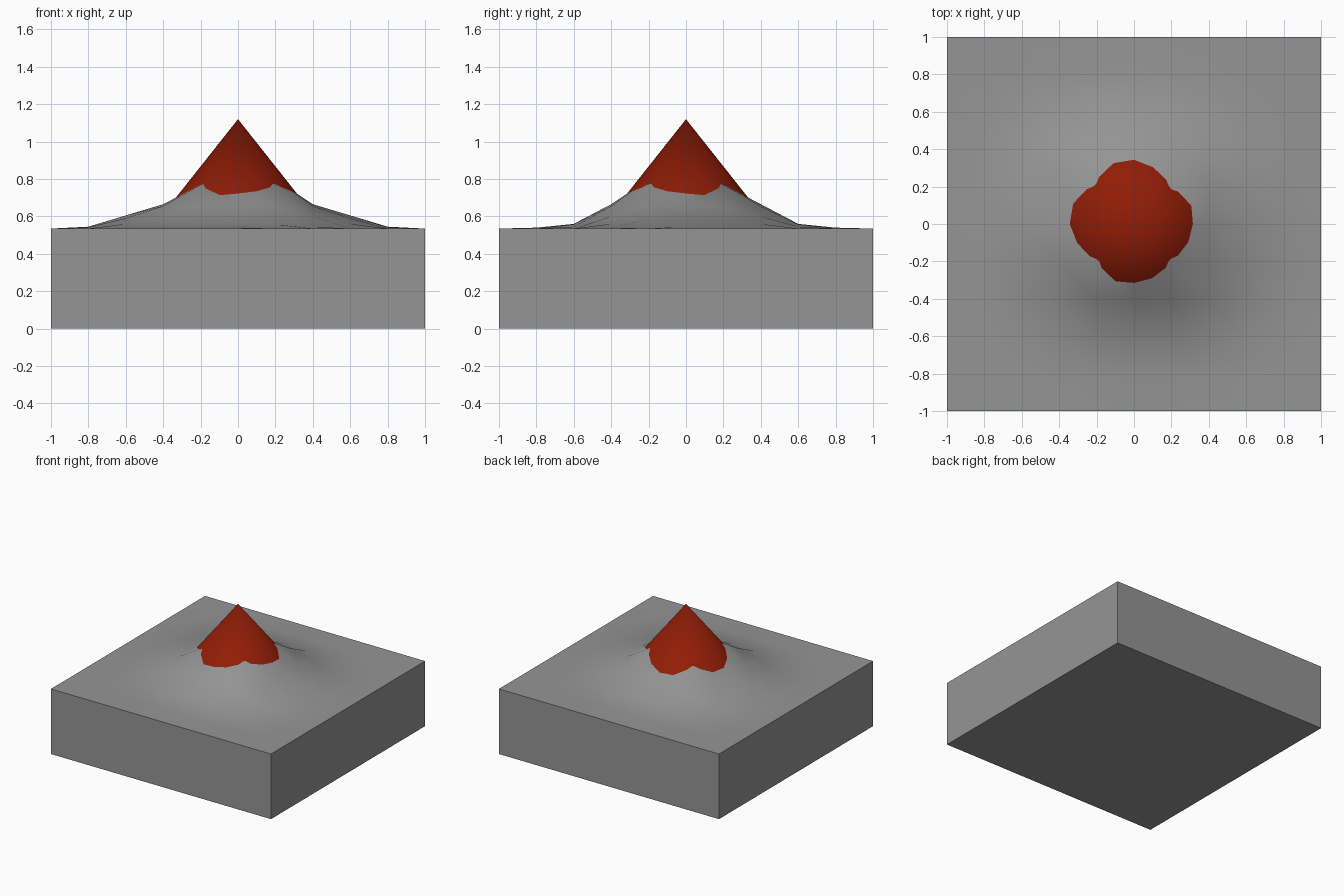
import bpy, bmesh
from math import radians

if "Cube" in bpy.data.objects:
    bpy.data.objects.remove(bpy.data.objects["Cube"])


def paint(obj, name, rgb):
    mat = bpy.data.materials.new(name)
    mat.diffuse_color = (*rgb, 1)
    mat.use_nodes = True
    mat.node_tree.nodes["Principled BSDF"].inputs["Base Color"].default_value = mat.diffuse_color
    obj.data.materials.append(mat)


# Terrain block: 10 x 10 grid top with a mound, extruded down to z = 0
N = 10
BASE = 0.535
# mound heights by |column|, |row| away from the centre
MOUND = {(0, 0): 0.85, (1, 0): 0.80, (0, 1): 0.80, (1, 1): 0.77,
         (2, 0): 0.665, (0, 2): 0.665, (2, 1): 0.655, (1, 2): 0.655,
         (2, 2): 0.60, (3, 0): 0.605, (0, 3): 0.56, (3, 1): 0.59,
         (1, 3): 0.558, (3, 2): 0.56, (2, 3): 0.545, (4, 0): 0.545,
         (0, 4): 0.54, (4, 1): 0.542, (1, 4): 0.535}
# lower spots on the left and back shoulders
DIPS = {(-1, 0): 0.74, (0, 1): 0.74, (-1, 1): 0.75}


def height(i, j):
    return DIPS.get((i, j), MOUND.get((abs(i), abs(j)), BASE))


bm = bmesh.new()
bmesh.ops.create_grid(bm, x_segments=N, y_segments=N, size=1)
bmesh.ops.triangulate(bm, faces=bm.faces[:])
for v in bm.verts:
    v.co.z = height(round(v.co.x * 5), round(v.co.y * 5))
rim = [e for e in bm.edges if e.is_boundary]
for v in bmesh.ops.extrude_edge_only(bm, edges=rim)["geom"]:
    if isinstance(v, bmesh.types.BMVert):
        v.co.z = 0
bmesh.ops.contextual_create(bm, geom=[e for e in bm.edges if e.is_boundary])
bmesh.ops.recalc_face_normals(bm, faces=bm.faces[:])
mesh = bpy.data.meshes.new("terrain_block")
bm.to_mesh(mesh)
bm.free()
terrain = bpy.data.objects.new("terrain_block", mesh)
bpy.context.collection.objects.link(terrain)
bpy.context.view_layer.objects.active = terrain
terrain.select_set(True)
bpy.ops.object.shade_smooth_by_angle(angle=radians(30))
terrain.select_set(False)
paint(terrain, "dark_grey", (0.30, 0.30, 0.30))

# Red cone whose foot sinks into the mound
bpy.ops.mesh.primitive_cone_add(vertices=20, radius1=0.4, radius2=0,
                                depth=0.505, location=(0, 0, 1.12 - 0.2525))
cone = bpy.context.object
cone.name = "red_cone"
bpy.ops.object.shade_smooth_by_angle(angle=radians(40))
paint(cone, "red", (0.28, 0.012, 0.002))
